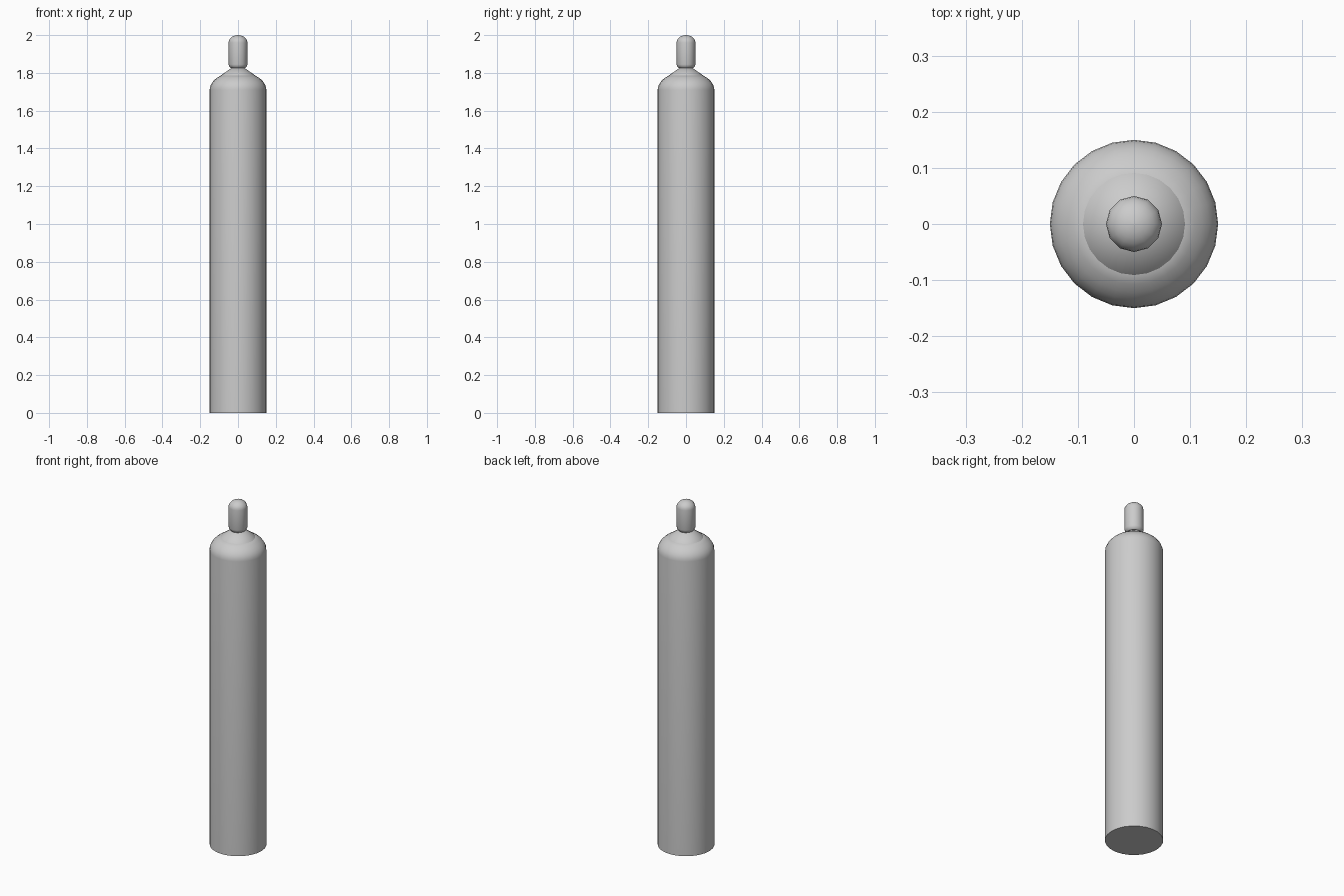
import bpy, bmesh, math

cube = bpy.data.objects.get("Cube")
if cube:
    bpy.data.objects.remove(cube, do_unlink=True)

steel = bpy.data.materials.new("grey_steel")
steel.use_nodes = True
grey = (0.6, 0.6, 0.6, 1)
steel.diffuse_color = grey
steel.node_tree.nodes["Principled BSDF"].inputs["Base Color"].default_value = grey


def arc(radius, height, z, start, end, steps):
    """Points on a quarter-ellipse style arc, angles in degrees."""
    angles = [math.radians(start + (end - start) * i / steps) for i in range(steps + 1)]
    return [(radius * math.cos(a), z + height * math.sin(a)) for a in angles]


def lathe(name, profile, sides):
    """Revolve a (radius, z) profile around z and cap both ends."""
    bm = bmesh.new()
    rings = [[bm.verts.new((r * math.cos(math.tau * i / sides),
                            r * math.sin(math.tau * i / sides), z))
              for i in range(sides)] for r, z in profile]
    for low, high in zip(rings, rings[1:]):
        for i in range(sides):
            j = (i + 1) % sides
            bm.faces.new((low[i], low[j], high[j], high[i]))
    bm.faces.new(rings[0][::-1])
    bm.faces.new(rings[-1])
    mesh = bpy.data.meshes.new(name)
    bm.to_mesh(mesh)
    bm.free()
    mesh.materials.append(steel)
    obj = bpy.data.objects.new(name, mesh)
    bpy.context.collection.objects.link(obj)
    bpy.ops.object.select_all(action="DESELECT")
    obj.select_set(True)
    bpy.context.view_layer.objects.active = obj
    bpy.ops.object.shade_smooth_by_angle(angle=math.radians(40))
    return obj


# Tank with a rounded shoulder
lathe("tank_body", [(0.15, 0)] + arc(0.15, 0.095, 1.71, 0, 53, 6), 24)

# Shallow cone joining the shoulder to the valve cap
lathe("neck_cone", [(0.093, 1.782), (0.09, 1.787), (0.035, 1.826)], 24)

# Valve cap with rounded ends
lathe("valve_cap", arc(0.05, 0.03, 1.845, -80, 0, 4) + arc(0.05, 0.04, 1.96, 0, 88, 6), 12)
